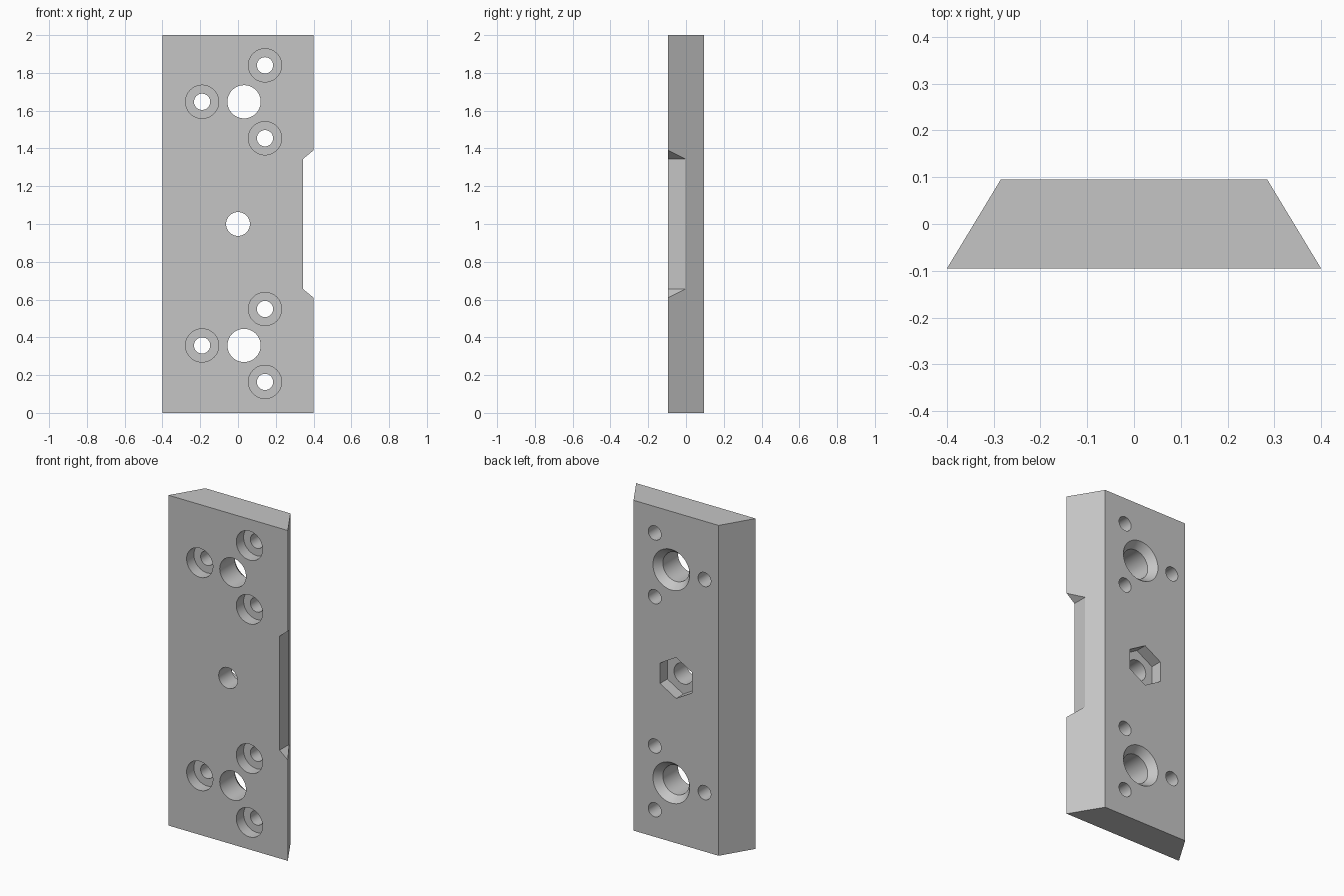
import bpy, bmesh, math

cube = bpy.data.objects.get("Cube")
if cube:
    bpy.data.objects.remove(cube, do_unlink=True)

HEIGHT = 2.0
HALF_T = 0.095       # half thickness of the plate
OUT = 0.2            # cutters reach past the faces

grey = bpy.data.materials.new("machined grey")
grey.use_nodes = True
colour = (0.56, 0.56, 0.56, 1)
grey.diffuse_color = colour
grey.node_tree.nodes["Principled BSDF"].inputs["Base Color"].default_value = colour


def loft(name, rings):
    """Closed solid through matching rings of points."""
    bm = bmesh.new()
    loops = [[bm.verts.new(p) for p in ring] for ring in rings]
    n = len(loops[0])
    for a, b in zip(loops, loops[1:]):
        for i in range(n):
            j = (i + 1) % n
            bm.faces.new((a[i], a[j], b[j], b[i]))
    bm.faces.new(loops[0])
    bm.faces.new(loops[-1])
    bmesh.ops.recalc_face_normals(bm, faces=bm.faces)
    mesh = bpy.data.meshes.new(name)
    bm.to_mesh(mesh)
    bm.free()
    mesh.materials.append(grey)
    obj = bpy.data.objects.new(name, mesh)
    bpy.context.collection.objects.link(obj)
    return obj


def drill(name, x, z, profile, sides=48):
    """Turned cutter along y from (y, radius) pairs."""
    angles = [2 * math.pi * i / sides for i in range(sides)]
    return loft(name, [[(x + r * math.sin(a), y, z + r * math.cos(a)) for a in angles]
                       for y, r in profile])


# Dovetail plate
section = [(-0.4, -HALF_T), (0.4, -HALF_T), (0.285, HALF_T), (-0.285, HALF_T)]
plate = loft("dovetail_plate", [[(x, y, z) for x, y in section] for z in (0, HEIGHT)])

# Notch with sloped ends in the left edge
notch = [(0.345, 0.655), (0.345, 1.345), (0.455, 1.435), (0.455, 0.565)]
cutters = [loft("notch_cutter", [[(x, y, z) for x, z in notch] for y in (-OUT, OUT)])]

# Two clusters: a large countersunk hole and three counterbored screw holes
countersink = [(-OUT, 0.088), (0.05, 0.088), (HALF_T, 0.123), (HALF_T + 0.045, 0.158)]
counterbore = [(-OUT, 0.088), (-0.025, 0.088), (-0.025, 0.043), (OUT, 0.043)]
for z in (0.357, 1.647):
    cutters.append(drill("large_hole_cutter", 0.032, z, countersink))
    for x, dz in ((0.143, 0.193), (0.143, -0.193), (-0.19, 0)):
        cutters.append(drill("screw_hole_cutter", x, z + dz, counterbore))

# Central bolt hole with a hexagonal nut pocket in the back
cutters.append(drill("bolt_hole_cutter", 0, 1, [(-OUT, 0.063), (OUT, 0.063)]))
cutters.append(drill("nut_pocket_cutter", 0, 1, [(0.025, 0.124), (OUT, 0.124)], 6))

# Cut everything, then remove the cutters
bpy.ops.object.select_all(action="DESELECT")
bpy.context.view_layer.objects.active = plate
plate.select_set(True)
for cutter in cutters:
    cutter.hide_render = True
    mod = plate.modifiers.new("cut", "BOOLEAN")
    mod.operation = "DIFFERENCE"
    mod.solver = "EXACT"
    mod.object = cutter
    bpy.ops.object.modifier_apply(modifier=mod.name)
    bpy.data.objects.remove(cutter, do_unlink=True)

bpy.ops.object.shade_smooth_by_angle(angle=math.radians(25))
